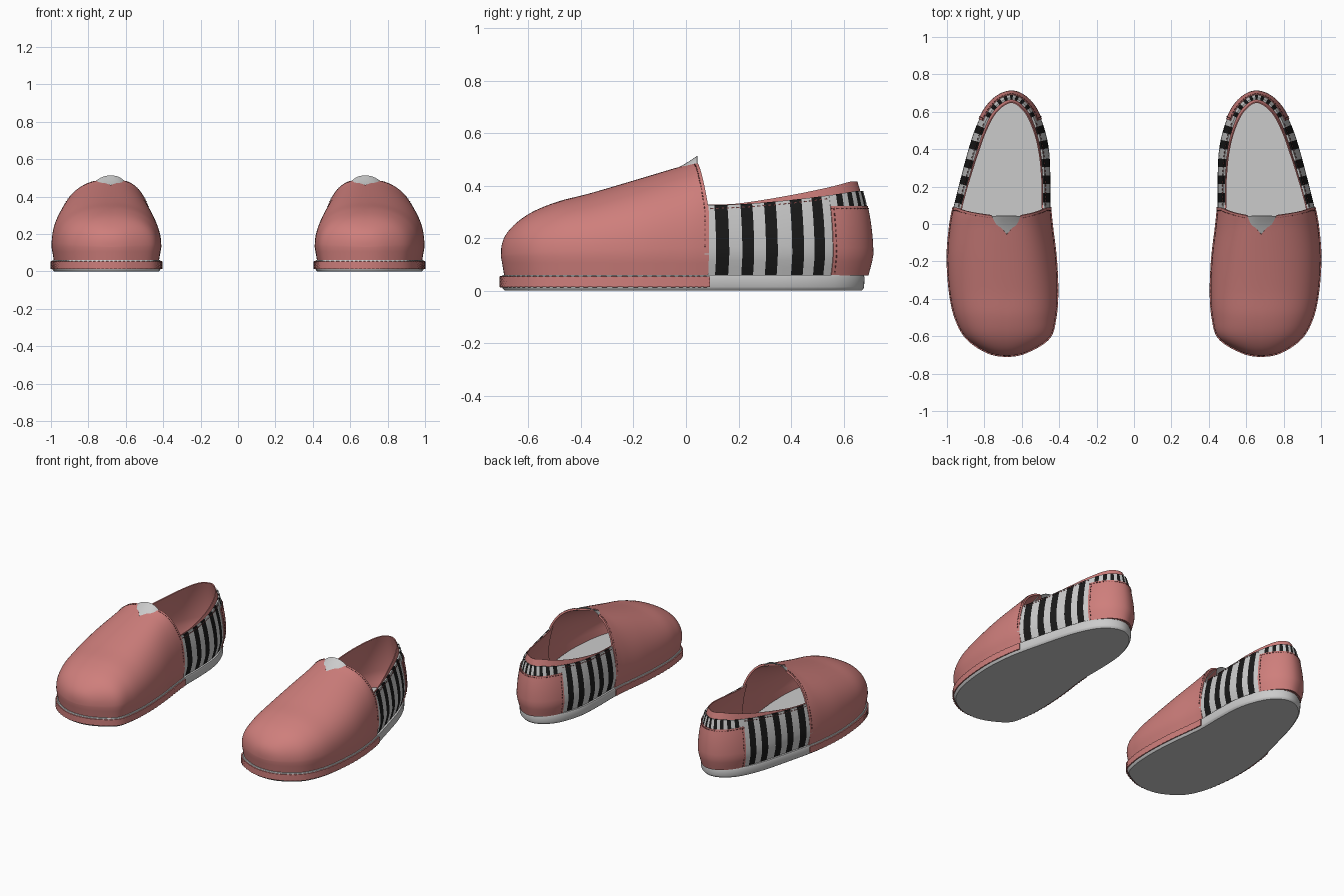
import bpy, bmesh, math
from mathutils import Vector, Matrix

if "Cube" in bpy.data.objects:
    bpy.data.objects.remove(bpy.data.objects["Cube"])

def material(name, rgb):
    m = bpy.data.materials.new(name)
    m.diffuse_color = (*rgb, 1)
    m.use_nodes = True
    m.node_tree.nodes["Principled BSDF"].inputs["Base Color"].default_value = m.diffuse_color
    return m

RED = material("red_canvas", (0.62, 0.21, 0.20))
BLACK = material("black_stripe", (0.01, 0.01, 0.01))
WHITE = material("white_stripe", (0.8, 0.8, 0.8))
THREAD = material("thread", (0.2, 0.06, 0.06))

# Stations from toe to heel: y, inner x, outer x, crown height
ST = [(-.705, .68, .68, .14), (-.685, .575, .785, .215), (-.61, .455, .895, .285),
      (-.50, .42, .955, .335), (-.36, .41, .985, .372), (-.18, .418, .997, .425),
      (-.02, .437, .985, .473), (.09, .447, .965, .505), (.25, .447, .925, .5),
      (.40, .455, .885, .5), (.52, .482, .845, .5), (.62, .525, .795, .5),
      (.685, .585, .73, .5), (.71, .655, .655, .5)]
N = len(ST) - 1
PTS = [(-.685, .785, .575, .065)] + ST + [(.685, .73, .585, .5)]

def station(t):
    i = min(int(t), N - 1)
    f = t - i
    a, b, c, d = PTS[i:i + 4]
    return [.5 * (2*q + (r - p)*f + (2*p - 5*q + 4*r - s)*f*f + (3*q - p - 3*r + s)*f**3)
            for p, q, r, s in zip(a, b, c, d)]

def rim(u):
    u = (u + 1) % 2 - 1            # -1 toe, 0 heel, 1 toe again
    y, xl, xr, _ = station(N * (1 - abs(u)))
    return Vector((xl if u < 0 else xr, y))

def outline(u, off=0.0):
    d = (rim(u + .004) - rim(u - .004)).normalized()
    return rim(u) + Vector((-d.y, d.x)) * off

def u_at(y):
    lo, hi = 0.0, 1.0
    for _ in range(40):
        m = (lo + hi) / 2
        lo, hi = (m, hi) if rim(m).y > y else (lo, m)
    return lo

def finish(bm, name, mats, thick=0):
    me = bpy.data.meshes.new(name)
    bm.to_mesh(me)
    bm.free()
    for m in mats:
        me.materials.append(m)
    ob = bpy.data.objects.new(name, me)
    bpy.context.collection.objects.link(ob)
    if thick:
        s = ob.modifiers.new("thickness", 'SOLIDIFY')
        s.thickness, s.offset = thick, -1
    ob.modifiers.new("pair", 'MIRROR').use_mirror_merge = False
    bpy.ops.object.select_all(action='DESELECT')
    ob.select_set(True)
    bpy.context.view_layer.objects.active = ob
    bpy.ops.object.convert(target='MESH')
    bpy.ops.object.shade_smooth_by_angle(angle=math.radians(40))

def grid(name, rows, mats=(), thick=0, closed=False, pick=None):
    bm = bmesh.new()
    vs = [[bm.verts.new(p) for p in r] for r in rows]
    n = len(rows[0])
    for a, b in zip(vs, vs[1:]):
        for j in range(n if closed else n - 1):
            k = (j + 1) % n
            f = bm.faces.new((a[j], a[k], b[k], b[j]))
            f.material_index = pick(j) if pick else 0
    if closed:
        bm.faces.new(vs[0])
        bm.faces.new(vs[-1])
    bmesh.ops.remove_doubles(bm, verts=bm.verts, dist=1e-5)
    bmesh.ops.recalc_face_normals(bm, faces=bm.faces)
    mid = Vector((.69, 0, .15 if not closed else rows[0][0][2]))
    if sum(f.normal.dot(f.calc_center_median() - mid) * f.calc_area() for f in bm.faces) < 0:
        bmesh.ops.reverse_faces(bm, faces=bm.faces)
    finish(bm, name, mats, thick)

# Sole and insole
def sole_point(u, off, z):
    p = outline(u, off)
    return (p.x, p.y - .09 * max(0, p.y - .4), z)

RING = [-1 + 2 * i / 120 for i in range(120)]
def slab(name, layers):
    grid(name, [[sole_point(u, o, z) for u in RING] for o, z in layers], closed=True)

slab("sole", [(-.014, 0), (-.006, .008), (-.004, .014), (-.002, .05), (-.006, .06)])
slab("insole", [(-.028, .05), (-.028, .07)])

# Woven red strip around the front of the sole
u0 = u_at(.09)
COLS = 260
grid("toe_strip", [[sole_point(u0 + (2 - 2*u0) * j / COLS, .003 + .0025 * ((j // 2 + i) % 2), .013 + .041 * i / 6)
                    for j in range(COLS + 1)] for i in range(7)], [RED], .007)

# Vamp: domed front with a V notch
EXP = 2 / 2.3
def vamp_point(t, deg):
    y, xl, xr, top = station(t)
    c, s = math.cos(math.radians(deg)), max(0, math.sin(math.radians(deg)))
    mid, hw = (xl + xr) / 2, (xr - xl) / 2
    x = mid + (.68 - mid) * s**4 - hw * math.copysign(abs(c)**EXP, c)
    return Vector((x, y, .13 + (top - .13) * s**EXP))

def vamp_end(deg):
    k = abs(deg - 90)
    if k <= 15:
        return 5.75 + .85 * k / 15
    return 6.6 + .38 * min(1, (k - 15) / 50)

def vamp_low(t, side, z):
    p = outline(side * (1 - t / N), -.012 * (.13 - z) / .07)
    return (p.x, p.y, z)

rows = []
for i in range(49):
    f = i / 48
    rows.append([vamp_low(f * 6.98, -1, z) for z in (.058, .08, .105)]
                + [vamp_point(f * vamp_end(j * 3.75), j * 3.75) for j in range(49)]
                + [vamp_low(f * 6.98, 1, z) for z in (.105, .08, .058)])
grid("vamp", rows, [RED], .012)

# Tongue patch under the notch
grid("tongue", [[vamp_point(5.5 + 1.08 * i / 8, 90 + 2.2 * j)
                 + Vector((0, 0, -.014 + .032 * (i / 8) * (1 - (j / 8)**2))) for j in range(-8, 9)]
                for i in range(9)], (), .003)

# Rear walls
def collar(y):
    return .325 + .055 * min(1, max(0, (y - .1) / .58))**1.6

def wall_point(u, z, out=0.0):
    y = rim(u).y
    k = .03 - .008 * max(0, min(1, (y - .4) / .3))
    inset = k * ((z - .13) / .195)**2 if z > .13 else .018 * (.13 - z) / .07
    p = outline(u, out - inset)
    return Vector((p.x, p.y, z))

def wall(name, us, low, high, mats, thick, out=0.0, pick=None, n=10):
    grid(name, [[wall_point(u, low + (high(rim(u).y) - low) * i / n, out) for u in us]
                for i in range(n + 1)], mats, thick, pick=pick)

def span(a, b, n):
    return [a + (b - a) * i / n for i in range(n + 1)]

# Striped side panels
EDGES = [.07, .115, .165, .215, .26, .305, .35, .405, .45, .49, .53, .575]
ys = [EDGES[0]]
for a, b in zip(EDGES, EDGES[1:]):
    ys += [(a + b) / 2, b]
for side, label in ((-1, "inner"), (1, "outer")):
    wall(label + "_side_panel", [side * u_at(y) for y in ys], .058, collar,
         [WHITE, BLACK], .01, pick=lambda j: (j // 2) % 2)

# Heel panel, striped heel band and red lining
uh = u_at(.56)
wall("heel_panel", span(-uh, uh, 40), .058, lambda y: .322, [RED], .012, .004)
wall("heel_band", span(-uh, uh, 38), .318, collar, [WHITE, BLACK], .01, .001,
     pick=lambda j: (j // 2) % 2, n=3)
ul = u_at(.07)
wall("lining", span(-ul, ul, 80), .06,
     lambda y: collar(y) + .002 + .034 * min(1, max(0, (y - .2) / .46)), [RED], .006, -.01)

# Stitching
bm = bmesh.new()
def stitch(path):
    for a, b in zip(path[::2], path[1::2]):
        d = b - a
        m = (Matrix.Translation((a + b) / 2) @ d.to_track_quat('X', 'Z').to_matrix().to_4x4()
             @ Matrix.Diagonal((d.length, .004, .004, 1)))
        bmesh.ops.create_cube(bm, size=1, matrix=m)

for side in (-1, 1):
    stitch([wall_point(side * u_at(.572), z, .005) for z in span(.065, .315, 25)])
    stitch([wall_point(side * u_at(y), collar(y) - .012, .001) for y in span(.1, .55, 45)])
stitch([wall_point(u, .313, .005) for u in span(-uh, uh, 51)])
for a, b in ((4, 75), (105, 176)):
    stitch([vamp_point(vamp_end(g) - .12, g) for g in span(a, b, 51)])
finish(bm, "stitching", [THREAD])
